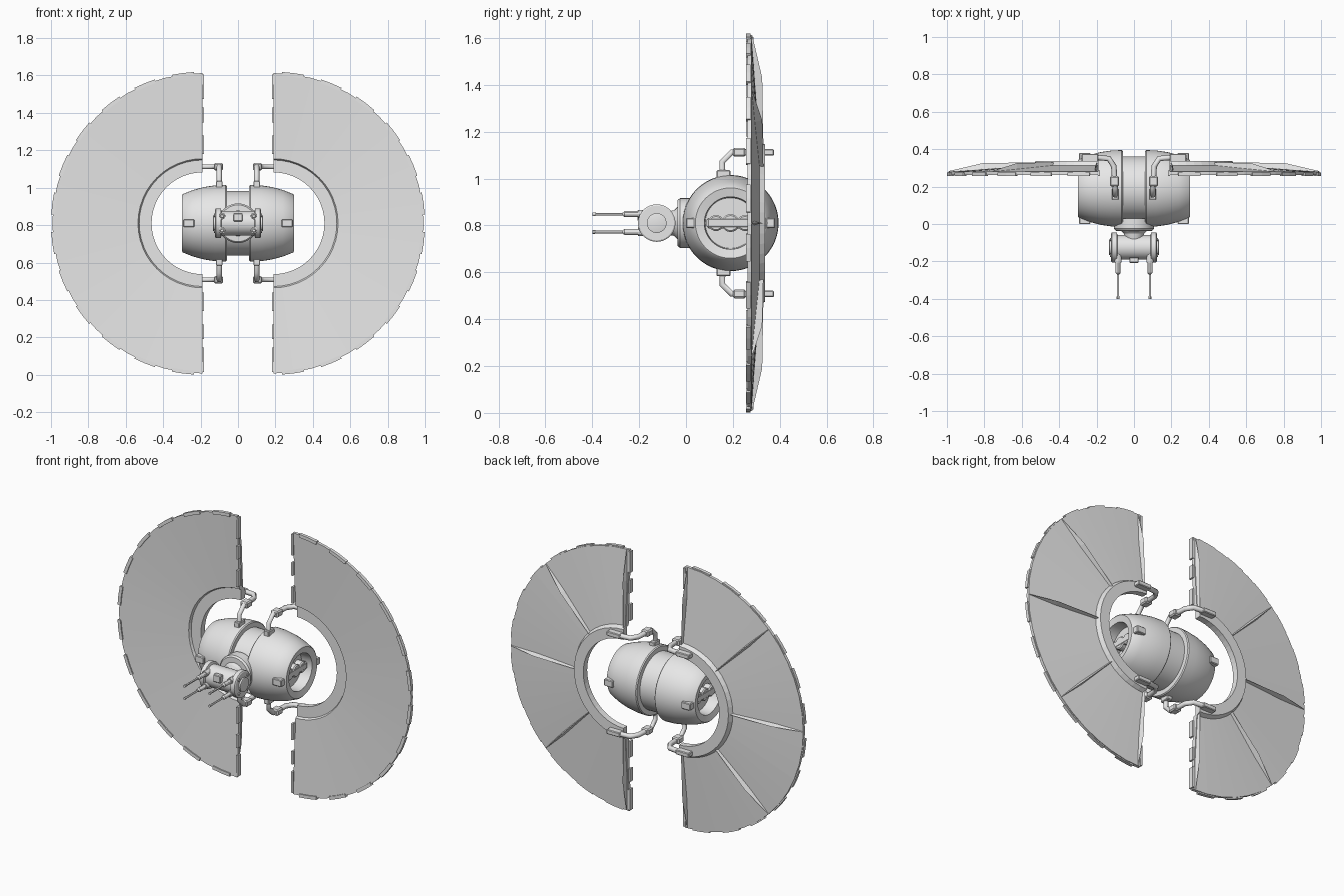
import bpy, bmesh
from math import cos, sin, pi, radians
from mathutils import Matrix, Vector

cube = bpy.data.objects.get("Cube")
if cube:
    bpy.data.objects.remove(cube)

Z0 = 0.81    # height of the main axis
HY = 0.19    # hull axis in y
WX = 0.19    # centre of each half-disc wing in x
GY = -0.125  # gun drum axis in y

grey = bpy.data.materials.new("light_grey")
grey.use_nodes = True
grey.diffuse_color = (0.8, 0.8, 0.8, 1)
grey.node_tree.nodes["Principled BSDF"].inputs["Base Color"].default_value = (0.8, 0.8, 0.8, 1)


def finish(bm, name, smooth=True):
    bmesh.ops.remove_doubles(bm, verts=bm.verts, dist=1e-5)
    bmesh.ops.recalc_face_normals(bm, faces=bm.faces)
    mesh = bpy.data.meshes.new(name)
    bm.to_mesh(mesh)
    bm.free()
    mesh.materials.append(grey)
    ob = bpy.data.objects.new(name, mesh)
    bpy.context.collection.objects.link(ob)
    if smooth:
        bpy.ops.object.select_all(action="DESELECT")
        ob.select_set(True)
        bpy.context.view_layer.objects.active = ob
        bpy.ops.object.shade_smooth_by_angle(angle=radians(30))
    return ob


def lathe(name, profile, axis, centre, segs=40, start=0, sweep=2 * pi, flip=1, smooth=True):
    """Spin (radius, along-axis) points about x or y; partial sweeps use closed profiles."""
    full = sweep > 6.28
    bm = bmesh.new()
    rings = []
    for i in range(segs if full else segs + 1):
        a = start + sweep * i / segs
        ring = []
        for r, t in profile:
            p = (t, r * cos(a), r * sin(a)) if axis == "x" else (r * cos(a), t, r * sin(a))
            ring.append(bm.verts.new(Vector((p[0] * flip, p[1], p[2])) + Vector(centre)))
        rings.append(ring)
    n = len(profile)
    for i in range(segs):
        a, b = rings[i], rings[(i + 1) % len(rings)]
        for j in range(n - 1 if full else n):
            k = (j + 1) % n
            bm.faces.new((a[j], a[k], b[k], b[j]))
    if not full:
        bm.faces.new(rings[0])
        bm.faces.new(rings[-1])
    bmesh.ops.dissolve_degenerate(bm, dist=1e-6, edges=bm.edges)
    return finish(bm, name, smooth)


def box(name, centre, size, bevel=0.0):
    bm = bmesh.new()
    bmesh.ops.create_cube(bm, size=1, matrix=Matrix.Translation(centre) @ Matrix.Diagonal((*size, 1)))
    if bevel:
        bmesh.ops.bevel(bm, geom=bm.edges[:], offset=bevel, segments=1, affect="EDGES")
    return finish(bm, name, False)


def tube(name, points, radius):
    cu = bpy.data.curves.new(name, "CURVE")
    cu.dimensions = "3D"
    cu.bevel_depth = radius
    cu.bevel_resolution = 1
    cu.use_fill_caps = True
    sp = cu.splines.new("POLY")
    sp.points.add(len(points) - 1)
    for q, p in zip(sp.points, points):
        q.co = (*p, 1)
    cu.materials.append(grey)
    ob = bpy.data.objects.new(name, cu)
    bpy.context.collection.objects.link(ob)


def rib(name, angle, side):
    """Thin ridge running out along the back of a wing."""
    bm = bmesh.new()
    rows = []
    for r, base, top, w in ((0.34, 0.305, 0.33, 0.005), (0.62, 0.284, 0.325, 0.011), (0.8, 0.27, 0.283, 0.005)):
        rows.append([bm.verts.new(p) for p in ((r, base, -w), (r, top, 0), (r, base, w))])
    for a, b in zip(rows, rows[1:]):
        for j in range(3):
            k = (j + 1) % 3
            bm.faces.new((a[j], a[k], b[k], b[j]))
    bm.faces.new(rows[0])
    bm.faces.new(rows[-1])
    bm.transform(Matrix.Translation((side * WX, 0, Z0)) @ Matrix.Diagonal((side, 1, 1, 1))
                 @ Matrix.Rotation(-angle, 4, "Y"))
    finish(bm, name, False)


# Hull: recessed middle band and two barrel-shaped shells with open ends
hull_c = (0, HY, Z0)
lathe("middle_band", [(0, -0.08), (0.172, -0.08), (0.172, 0.08), (0, 0.08)], "x", hull_c, 48)
shell = [(0, 0.06), (0.2, 0.06), (0.205, 0.066), (0.203, 0.12), (0.194, 0.18), (0.178, 0.24),
         (0.156, 0.295), (0.15, 0.3), (0.112, 0.292), (0.108, 0.225), (0, 0.225)]

wing = [(0.272, 0.3), (0.338, 0.3), (0.345, 0.285), (0.803, 0.262), (0.803, 0.28),
        (0.348, 0.313), (0.335, 0.338), (0.272, 0.338)]
rim_plate = [(0.79, 0.256), (0.81, 0.256), (0.81, 0.276), (0.79, 0.276)]

for side, label in ((1, "left"), (-1, "right")):
    lathe(label + "_hull_shell", shell, "x", hull_c, 48, flip=side)

    # Lobed bar inside the end opening
    box(label + "_end_bar", (side * 0.245, HY, Z0), (0.05, 0.205, 0.045), 0.008)
    for dy, r in ((-0.062, 0.034), (0, 0.038), (0.062, 0.034)):
        lathe(label + "_end_lobe", [(0, 0.215), (r, 0.215), (r, 0.262), (r - 0.006, 0.268), (0, 0.268)],
              "x", (0, HY + dy, Z0), 20, flip=side)

    # Tabs at the front and back of each shell
    for fy in (-1, 1):
        box(label + "_hull_tab", (side * 0.263, HY + fy * 0.168, Z0), (0.06, 0.045, 0.042), 0.004)

    # Half-disc wing with raised back ring, rim plates, ribs and cut-edge plates
    wc = (side * WX, 0, Z0)
    lathe(label + "_wing", wing, "y", wc, 24, -pi / 2, pi, side, False)
    for i in range(12):
        lathe(label + "_rim_plate", rim_plate, "y", wc, 2,
              -pi / 2 + pi * (i + 0.22) / 12, pi * 0.56 / 12, side, False)
    for deg in (-88.8, -45, 0, 45, 88.8):
        rib(label + "_wing_rib", radians(deg), side)

    for up in (-1, 1):
        for dz, length in ((0.42, 0.1), (0.58, 0.08), (0.73, 0.13)):
            box(label + "_edge_plate", (side * 0.187, 0.272, Z0 + up * dz), (0.012, 0.03, length))

        # Jointed arm joining the hull to the wing ring
        def at(x, y, z):
            return (side * x, y, Z0 + up * z)
        box(label + "_arm_foot", at(0.1, 0.16, 0.208), (0.036, 0.06, 0.036), 0.004)
        tube(label + "_lower_arm", [at(0.1, 0.155, 0.2), at(0.1, 0.155, 0.262),
                                    at(0.1, 0.195, 0.302), at(0.1, 0.23, 0.302)], 0.015)
        box(label + "_arm_joint", at(0.104, 0.228, 0.302), (0.05, 0.055, 0.038), 0.007)
        tube(label + "_upper_arm", [at(0.104, 0.24, 0.302), at(0.108, 0.31, 0.302),
                                    at(0.135, 0.35, 0.302), at(0.21, 0.357, 0.302)], 0.015)
        box(label + "_ring_clamp", at(0.235, 0.353, 0.302), (0.09, 0.044, 0.028), 0.004)

# Neck plate and turret mount on the front of the hull
lathe("neck", [(0, -0.04), (0.098, -0.036), (0.106, -0.025), (0.106, 0.03), (0, 0.03)], "y", (0, 0, Z0), 40)
lathe("turret_mount", [(0, -0.1), (0.045, -0.1), (0.055, -0.05), (0.075, -0.03), (0, -0.03)], "y", (0, 0, Z0), 32)

# Gun drum with flanges and end caps
half = [(0.066, 0.0), (0.066, 0.088), (0.08, 0.092), (0.08, 0.118), (0.074, 0.122),
        (0.042, 0.122), (0.042, 0.132), (0.036, 0.134), (0, 0.134)]
drum = [(r, -t) for r, t in reversed(half)] + half[1:]
lathe("gun_drum", drum, "x", (0, GY, Z0), 36)
box("drum_front_plate", (0, GY - 0.068, Z0 + 0.032), (0.05, 0.03, 0.045), 0.004)
for side in (-1, 1):
    for k in range(4):
        a = pi / 4 + k * pi / 2
        lathe("drum_bolt", [(0, 0.115), (0.009, 0.115), (0.009, 0.127), (0, 0.127)], "x",
              (0, GY + 0.06 * cos(a), Z0 + 0.06 * sin(a)), 10, flip=side)

    # Twin guns on each side of the drum
    barrel = [(0, GY), (0.013, GY), (0.013, -0.262), (0.006, -0.27), (0.006, -0.385),
              (0.008, -0.388), (0.008, -0.4), (0, -0.4)]
    for dz in (-0.038, 0.038):
        lathe("gun_barrel", barrel, "y", (side * 0.085, 0, Z0 + dz), 12)
        lathe("gun_collar", [(0, GY), (0.018, GY), (0.018, -0.205), (0, -0.205)], "y",
              (side * 0.085, 0, Z0 + dz), 12)
